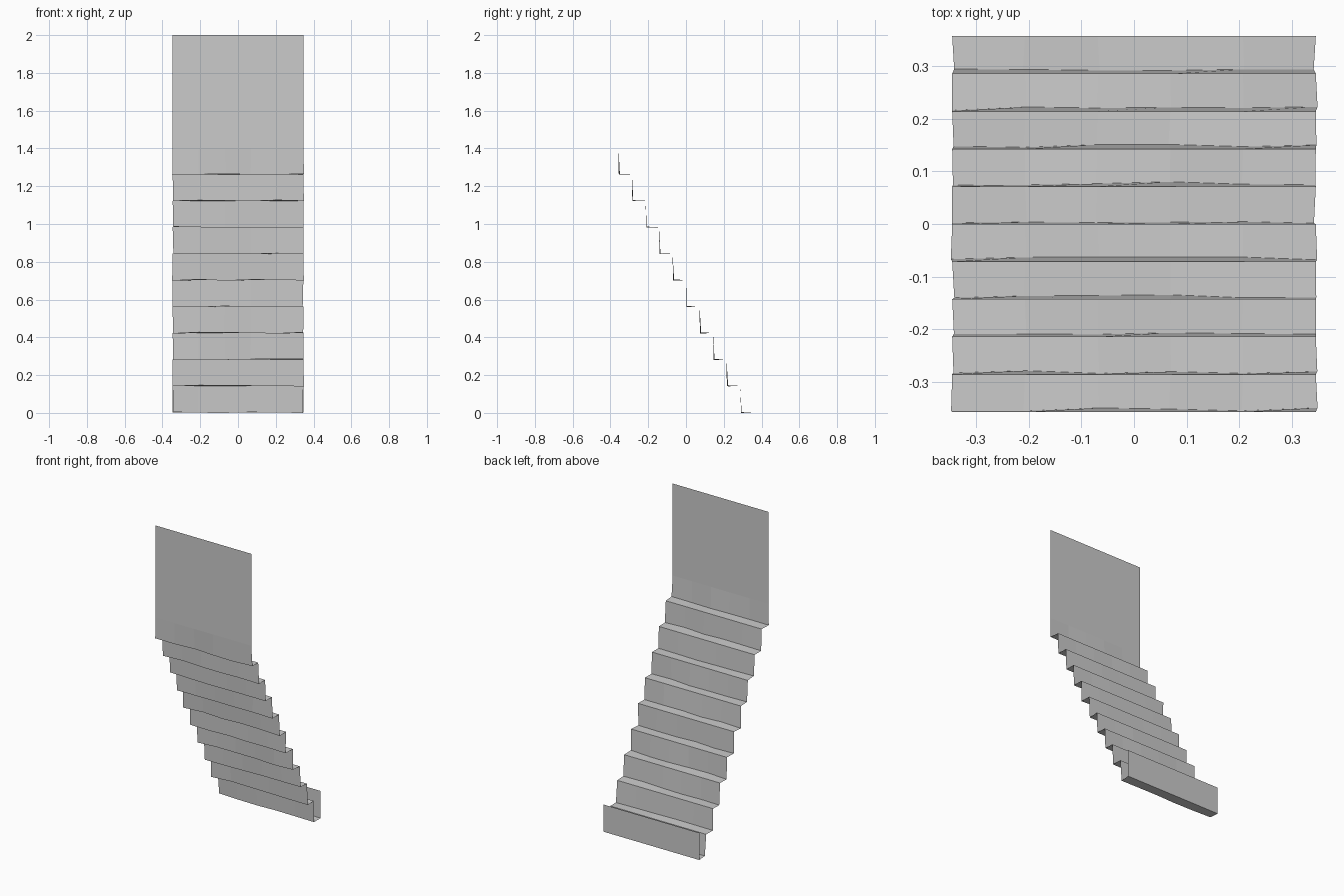
import bpy, bmesh, random

if "Cube" in bpy.data.objects:
    bpy.data.objects.remove(bpy.data.objects["Cube"])

random.seed(4)
STEPS, RISE, RUN, COLS, HALF = 10, 0.14, 0.0715, 5, 0.346
Y0 = -STEPS * RUN / 2

# side profile of the sheet: (y, z, is_inner_fold)
profile = [(Y0, 2.0, False), (Y0, STEPS * RISE, False)]
for i in range(STEPS):
    z = (STEPS - 1 - i) * RISE
    profile.append((Y0 + i * RUN, z, True))
    profile.append((Y0 + (i + 1) * RUN, z + 0.003, False))
profile.append((-Y0, 0.18, False))  # upturned lip at the back

# sweep the profile across the width, with slightly wavy inner folds
bm = bmesh.new()
rows = []
for y, z, fold in profile:
    row = []
    for c in range(COLS + 1):
        x = HALF * (2 * c / COLS - 1)
        dx = dy = dz = 0
        if fold:
            dx = random.uniform(-0.004, 0.004)
            dy = random.uniform(0.001, 0.009)
            dz = random.uniform(0, 0.007)
        row.append(bm.verts.new((x + dx, y + dy, z + dz)))
    rows.append(row)
for a, b in zip(rows, rows[1:]):
    for c in range(COLS):
        bm.faces.new((a[c], a[c + 1], b[c + 1], b[c]))

mesh = bpy.data.meshes.new("stepped_sheet")
bm.normal_update()
bm.to_mesh(mesh)
bm.free()
sheet = bpy.data.objects.new("stepped_sheet", mesh)
bpy.context.collection.objects.link(sheet)
